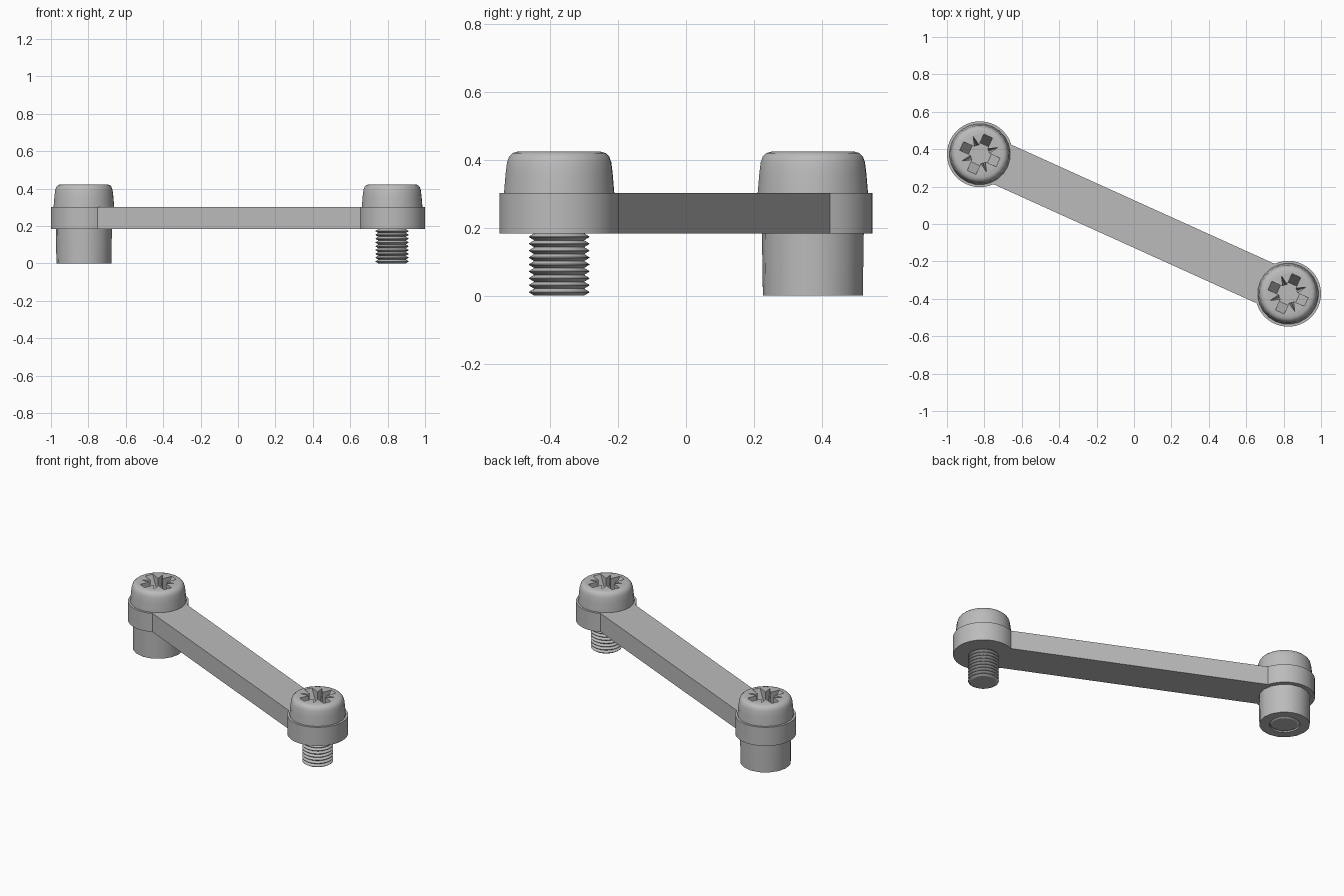
import bpy, bmesh, math
from math import sin, cos, pi, radians
from mathutils import Matrix

if "Cube" in bpy.data.objects:
    bpy.data.objects.remove(bpy.data.objects["Cube"])

END_X, END_Y = 0.824, -0.373       # centre of the front left boss
BOSS_R, BAR_HALF = 0.176, 0.116
BASE, TOP = 0.183, 0.302
TILT = math.atan2(END_Y, END_X)
REACH = math.hypot(END_X, END_Y)

steel = bpy.data.materials.new("steel grey")
steel.use_nodes = True
steel.diffuse_color = (0.5, 0.5, 0.5, 1)
steel.node_tree.nodes["Principled BSDF"].inputs["Base Color"].default_value = (0.5, 0.5, 0.5, 1)


def finish(name, bm, smooth=35):
    """Turn a bmesh into a named, coloured object."""
    bmesh.ops.recalc_face_normals(bm, faces=bm.faces)
    mesh = bpy.data.meshes.new(name)
    bm.to_mesh(mesh)
    bm.free()
    mesh.materials.append(steel)
    obj = bpy.data.objects.new(name, mesh)
    bpy.context.collection.objects.link(obj)
    bpy.ops.object.select_all(action='DESELECT')
    obj.select_set(True)
    bpy.context.view_layer.objects.active = obj
    if smooth:
        bpy.ops.object.shade_smooth_by_angle(angle=radians(smooth))
    return obj


def loft(loops, closed=False):
    """Skin equal-length loops of points; cap the ends unless closed."""
    bm = bmesh.new()
    rings = [[bm.verts.new(p) for p in loop] for loop in loops]
    n = len(rings[0])
    pairs = list(zip(rings, rings[1:]))
    if closed:
        pairs.append((rings[-1], rings[0]))
    else:
        bm.faces.new(rings[0])
        bm.faces.new(rings[-1])
    for a, b in pairs:
        for i in range(n):
            j = (i + 1) % n
            bm.faces.new((a[i], a[j], b[j], b[i]))
    return bm


def lathe(name, profile, sides, closed=False, smooth=35):
    """Revolve (radius, height) points about z."""
    loops = [[(r * cos(2 * pi * i / sides), r * sin(2 * pi * i / sides), z)
              for i in range(sides)] for r, z in profile]
    return finish(name, loft(loops, closed), smooth)


# Link bar with a round boss at each end, as one outline
start = math.asin(BAR_HALF / BOSS_R)
steps = 32
outline = []
for side in (1, -1):
    for i in range(steps + 1):
        a = pi - start - 2 * (pi - start) * i / steps
        outline.append((side * (REACH + BOSS_R * cos(a)), side * BOSS_R * sin(a)))
bar = finish("link_bar", loft([[(x, y, z) for x, y in outline] for z in (BASE, TOP)]), 30)
bar.rotation_euler.z = TILT


def recess_loop(z, arm, spike):
    """Four square arms with a pointed spike between each pair."""
    quarter = [(arm, -0.025), (arm, 0.025), (0.043, 0.025), (spike, spike), (0.025, 0.043)]
    return [Matrix.Rotation(k * pi / 2, 3, 'Z') @ Matrix.Translation((x, y, z)).to_translation()
            for k in range(4) for x, y in quarter]


def add_head(name):
    """Domed screw head with a cross recess."""
    head = lathe(name, [(0.164, TOP - 0.02), (0.163, TOP), (0.158, 0.36), (0.154, 0.392),
                        (0.148, 0.409), (0.138, 0.419), (0.124, 0.423)], 24)
    cutter = finish("recess_cutter", loft([recess_loop(0.335, 0.056, 0.036),
                                           recess_loop(0.423, 0.107, 0.072),
                                           recess_loop(0.45, 0.107, 0.072)]), 0)
    cutter.hide_render = True
    cut = head.modifiers.new("recess", 'BOOLEAN')
    cut.operation = 'DIFFERENCE'
    cut.solver = 'EXACT'
    cut.object = cutter
    bpy.ops.object.select_all(action='DESELECT')
    head.select_set(True)
    bpy.context.view_layer.objects.active = head
    bpy.ops.object.modifier_apply(modifier="recess")
    bpy.data.objects.remove(cutter)
    bpy.ops.object.shade_smooth_by_angle(angle=radians(30))
    return head


def add_shaft(name):
    """Threaded shaft made of stacked V-shaped ridges."""
    count = 9
    pitch = BASE / count
    profile = [(0.074, 0)]
    for i in range(count):
        z = i * pitch
        profile += [(0.089, z + pitch * 0.45), (0.089, z + pitch * 0.55), (0.074, z + pitch)]
    profile.append((0.074, BASE + 0.02))
    return lathe(name, profile, 24, smooth=25)


# A screw at each end
for label, side in (("left", 1), ("right", -1)):
    for part in (add_head(label + "_screw_head"), add_shaft(label + "_screw_shaft")):
        part.location = (side * END_X, side * END_Y, 0)
        part.rotation_euler.z = TILT

# Slightly tapered sleeve around the right screw
sleeve = lathe("right_sleeve", [(0.09, 0), (0.147, 0), (0.15, BASE + 0.01), (0.09, BASE + 0.01)],
               16, closed=True, smooth=30)
sleeve.location = (-END_X, -END_Y, 0)
sleeve.rotation_euler.z = TILT
